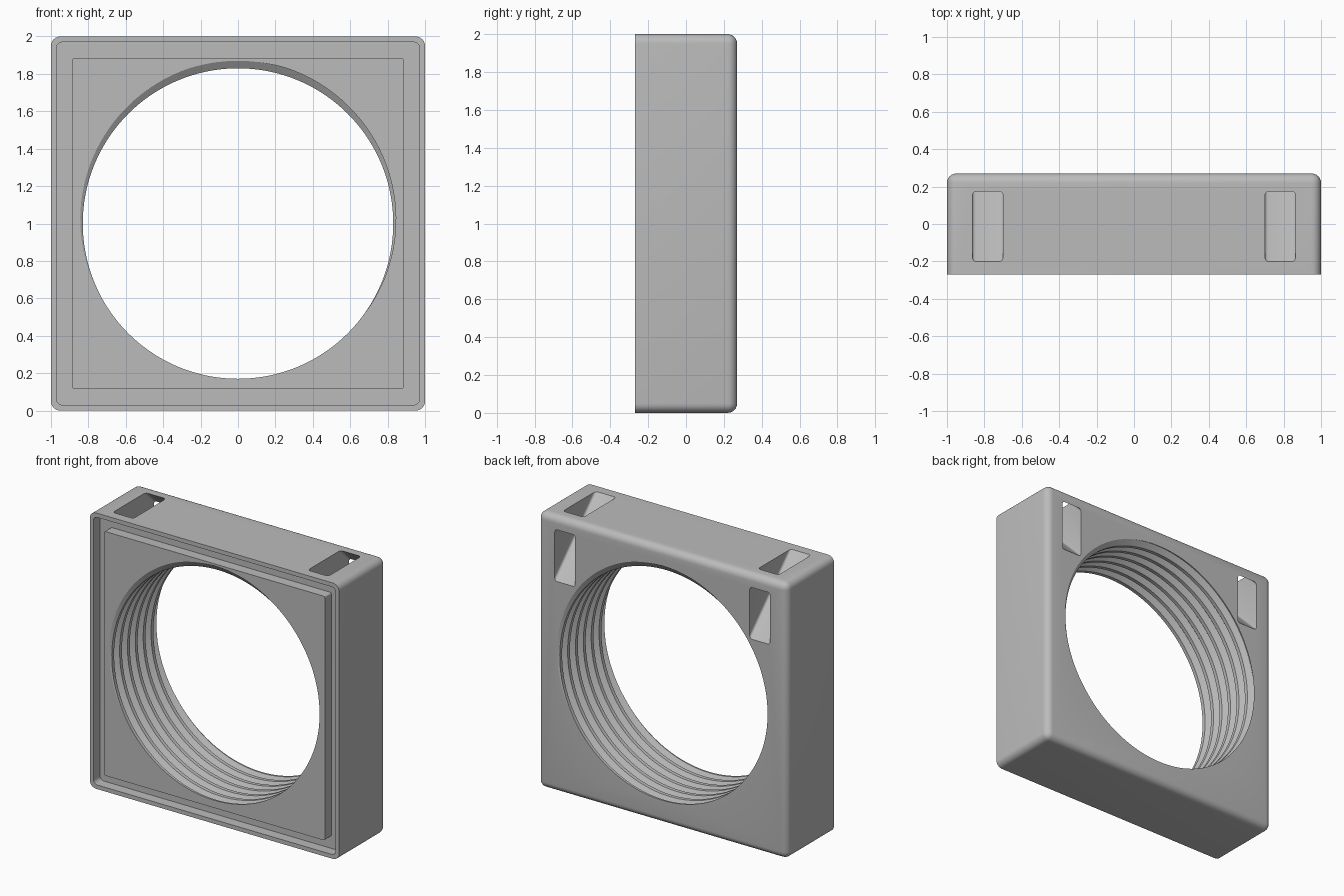
import bpy, bmesh, math
from mathutils import Matrix, Vector

old = bpy.data.objects.get("Cube")
if old:
    bpy.data.objects.remove(old, do_unlink=True)

FRONT, BACK = -0.27, 0.27
PITCH = 0.09

grey = bpy.data.materials.new("plain grey")
grey.use_nodes = True
colour = (0.5, 0.5, 0.5, 1)
grey.diffuse_color = colour
grey.node_tree.nodes["Principled BSDF"].inputs["Base Color"].default_value = colour


def finish(name, bm):
    bmesh.ops.recalc_face_normals(bm, faces=bm.faces)
    mesh = bpy.data.meshes.new(name)
    bm.to_mesh(mesh)
    bm.free()
    mesh.materials.append(grey)
    obj = bpy.data.objects.new(name, mesh)
    bpy.context.collection.objects.link(obj)
    return obj


def rounded_box(name, size, place, radius, pick, segments=5):
    """Box with the edges chosen by pick(start, end) rounded."""
    bm = bmesh.new()
    bmesh.ops.create_cube(bm, size=1, matrix=Matrix.Diagonal((*size, 1)))
    edges = [e for e in bm.edges if pick(e.verts[0].co, e.verts[1].co)]
    bmesh.ops.bevel(bm, geom=edges, offset=radius, segments=segments,
                    profile=0.5, affect='EDGES')
    bm.transform(place)
    return finish(name, bm)


def along_y(a, b):
    return abs(a.y - b.y) > 0.01


def not_front(a, b):
    return max(a.y, b.y) > 0


def square_plate(name, half, y0, y1, radius):
    place = Matrix.Translation((0, (y0 + y1) / 2, 1))
    return rounded_box(name, (2 * half, y1 - y0, 2 * half), place, radius, along_y)


def threaded_plug(name, steps=144, turns=9):
    """Solid with a helical thread, used to cut the bore."""
    crest, root = 0.83, 0.87
    profile = [(0.05, root), (0.35, crest), (0.65, crest), (0.95, root)]
    k = len(profile)
    rows = [(t + f, r) for t in range(turns + 1) for f, r in profile]
    start = FRONT - 2 * PITCH
    bm = bmesh.new()
    cols = []
    for i in range(steps):
        turn = i / steps
        a = math.tau * turn
        cols.append([bm.verts.new((r * math.sin(a), start + PITCH * (f + turn),
                                   1 + r * math.cos(a))) for f, r in rows])
    for i in range(steps):
        here, there = cols[i], cols[(i + 1) % steps]
        shift = k if i == steps - 1 else 0
        for j in range(len(rows) - 1 - shift):
            bm.faces.new((here[j], here[j + 1],
                          there[j + 1 + shift], there[j + shift]))
    # Close both ends with a fan
    ends = [e for e in bm.edges if e.is_boundary]
    middle = start + PITCH * turns / 2
    for low in (True, False):
        rim = [e for e in ends
               if ((e.verts[0].co.y + e.verts[1].co.y) / 2 < middle) == low]
        level = start + PITCH * (0.5 if low else turns + 0.5)
        hub = bm.verts.new((0, level, 1))
        for e in rim:
            bm.faces.new((e.verts[0], e.verts[1], hub))
    return finish(name, bm)


def combine(target, tool, operation):
    mod = target.modifiers.new(tool.name, 'BOOLEAN')
    mod.object, mod.operation, mod.solver = tool, operation, 'EXACT'
    bpy.ops.object.select_all(action='DESELECT')
    bpy.context.view_layer.objects.active = target
    target.select_set(True)
    bpy.ops.object.modifier_apply(modifier=mod.name)
    bpy.data.objects.remove(tool, do_unlink=True)


# Square housing, sharp at the front and rounded elsewhere
housing = rounded_box("threaded_housing", (2, BACK - FRONT, 2),
                      Matrix.Translation((0, 0, 1)), 0.05, not_front, 6)

# Channel between the thin outer rim and the raised centre panel
combine(housing, square_plate("channel_cutter", 0.97, FRONT - 0.1, FRONT + 0.075, 0.03),
        'DIFFERENCE')
combine(housing, square_plate("centre_panel", 0.885, FRONT, FRONT + 0.15, 0.012), 'UNION')

# Threaded bore
combine(housing, threaded_plug("bore_cutter"), 'DIFFERENCE')

# Diagonal strap slots from the top to the back
for side in (-1, 1):
    place = Matrix.Translation((side * 0.782, 0.1, 1.8875)) @ Matrix.Rotation(-math.pi / 4, 4, 'X')
    slot = rounded_box("slot_cutter", (0.165, 1.2, 0.265), place, 0.018, along_y, 4)
    combine(housing, slot, 'DIFFERENCE')

bpy.ops.object.shade_smooth_by_angle(angle=math.radians(30))
